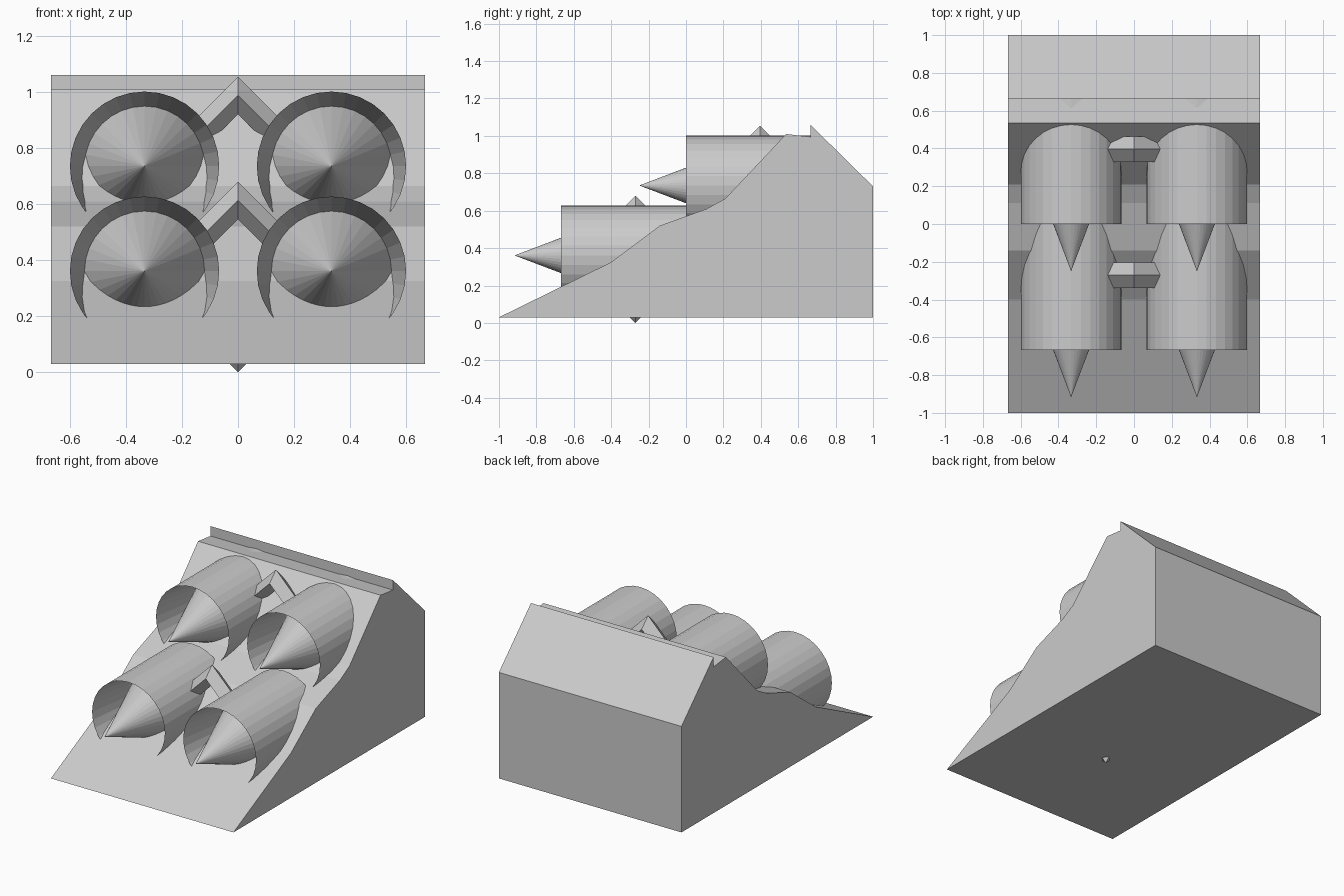
import bpy, bmesh, math

cube = bpy.data.objects.get("Cube")
if cube:
    bpy.data.objects.remove(cube, do_unlink=True)

grey = bpy.data.materials.new("plain grey")
grey.use_nodes = True
grey.diffuse_color = (0.6, 0.6, 0.6, 1)
grey.node_tree.nodes["Principled BSDF"].inputs["Base Color"].default_value = (0.6, 0.6, 0.6, 1)


def finish(bm, name):
    bmesh.ops.recalc_face_normals(bm, faces=bm.faces)
    mesh = bpy.data.meshes.new(name)
    bm.to_mesh(mesh)
    bm.free()
    mesh.materials.append(grey)
    obj = bpy.data.objects.new(name, mesh)
    bpy.context.collection.objects.link(obj)
    return obj


# Sloped body: side profile (y, z) extruded across x
def make_body(half_width):
    profile = [(-1, 0.03), (-0.4, 0.325), (-0.14, 0.52), (0.11, 0.61), (0.21, 0.665),
               (0.535, 1.01), (0.665, 0.995), (0.665, 1.06), (1, 0.73), (1, 0.03)]
    bm = bmesh.new()
    side = bm.faces.new([bm.verts.new((-half_width, y, z)) for y, z in profile])
    grown = bmesh.ops.extrude_face_region(bm, geom=[side], use_keep_orig=True)
    moved = [v for v in grown["geom"] if isinstance(v, bmesh.types.BMVert)]
    bmesh.ops.translate(bm, verts=moved, vec=(2 * half_width, 0, 0))
    return finish(bm, "sloped_body")


# Pod: spike, tapered mouth and outer tube, turned around the y axis
def make_pod(name, location, sides=32):
    profile = [(0, -0.25), (0.214, 0.313), (0.266, 0), (0.266, 0.667), (0, 0.667)]
    bm = bmesh.new()
    verts = [bm.verts.new((0, y, r)) for r, y in profile]
    edges = [bm.edges.new(pair) for pair in zip(verts, verts[1:])]
    bmesh.ops.spin(bm, geom=verts + edges, cent=(0, 0, 0), axis=(0, 1, 0),
                   angle=math.tau, steps=sides)
    bmesh.ops.remove_doubles(bm, verts=bm.verts, dist=0.0005)
    finish(bm, name).location = location


# Diamond-shaped ring between a pair of pods
def make_ring(name, location):
    bpy.ops.mesh.primitive_torus_add(major_segments=4, minor_segments=4,
                                     major_radius=0.273, minor_radius=0.067,
                                     location=location, rotation=(math.pi / 2, 0, 0))
    ring = bpy.context.object
    ring.name = name
    ring.data.materials.append(grey)


make_body(0.667)
for row, front, height in (("lower", -0.667, 0.361), ("upper", 0, 0.735)):
    for side, x in (("left", 0.333), ("right", -0.333)):
        make_pod(f"{row}_{side}_pod", (x, front, height))
    make_ring(f"{row}_ring", (0, front + 0.396, height - 0.021))
